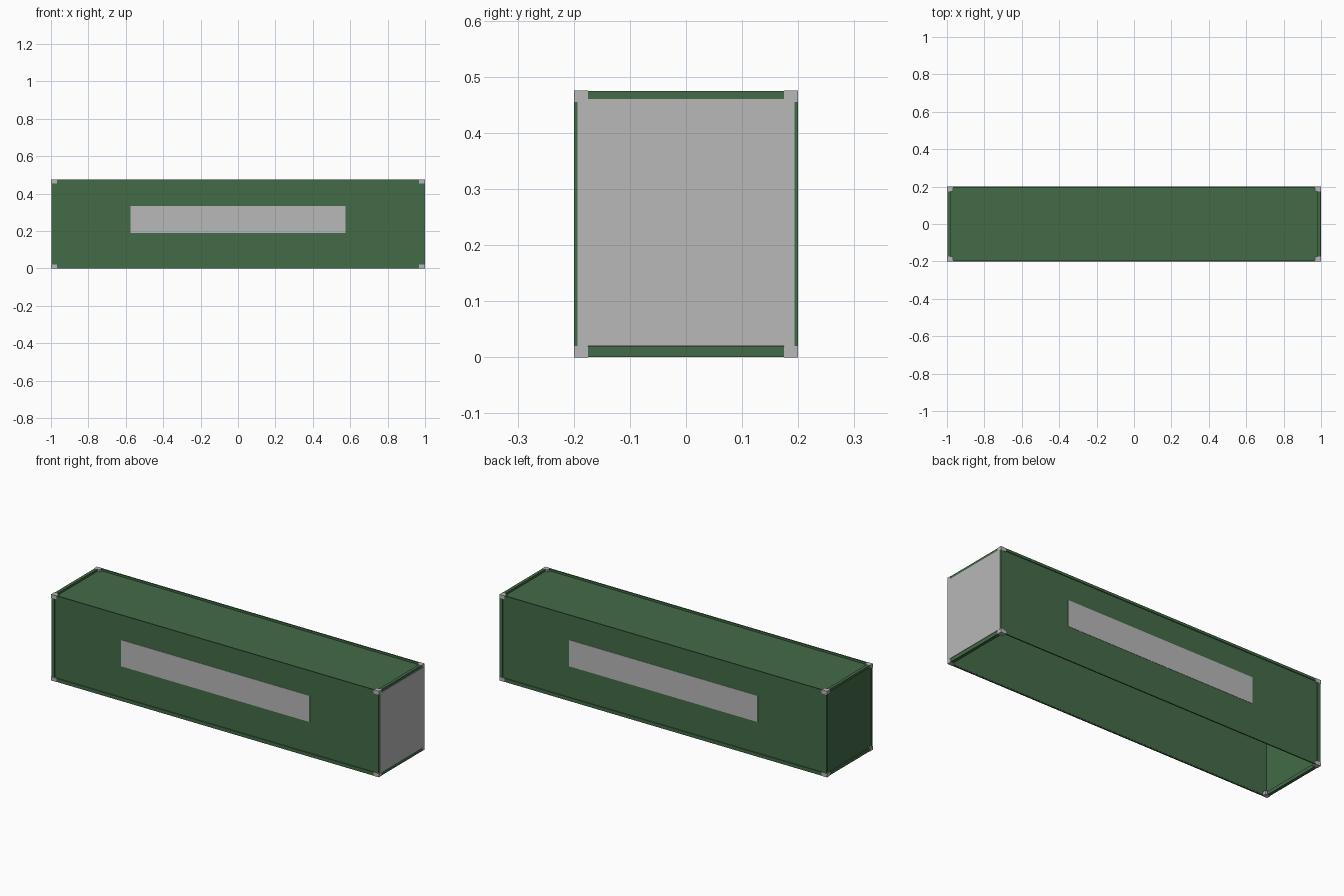
import bpy, bmesh

if "Cube" in bpy.data.objects:
    bpy.data.objects.remove(bpy.data.objects["Cube"])


def material(name, rgb):
    m = bpy.data.materials.new(name)
    m.diffuse_color = (*rgb, 1.0)
    m.use_nodes = True
    m.node_tree.nodes["Principled BSDF"].inputs["Base Color"].default_value = m.diffuse_color
    return m


GREEN = material("container_green", (0.056, 0.145, 0.064))
GREY = material("light_grey", (0.48, 0.48, 0.48))


def box(name, x, y, z, mat):
    """Box from (min, max) ranges on each axis."""
    bm = bmesh.new()
    bmesh.ops.create_cube(bm, size=1.0)
    for v in bm.verts:
        for i, (a, b) in enumerate((x, y, z)):
            v.co[i] = a if v.co[i] < 0 else b
    mesh = bpy.data.meshes.new(name)
    bm.to_mesh(mesh)
    bm.free()
    mesh.materials.append(mat)
    ob = bpy.data.objects.new(name, mesh)
    bpy.context.collection.objects.link(ob)
    return ob


def span(s, a, b):
    """Range between a and b, mirrored when s is -1."""
    return tuple(sorted((s * a, s * b)))


L, W, H = 0.998, 0.2, 0.475              # half length, half width, height
CX, CY, CZ = 0.03, 0.025, 0.02           # corner casting size
RY, RX = 0.007, 0.017                    # frame member widths
LEVELS = (("bottom", 0.0, 0.02), ("top", H - 0.015, H))

for sy, side in ((-1, "front"), (1, "back")):
    # long wall, slightly recessed, with a marking plate outside
    box(side + "_wall", (-L + 0.008, L - 0.008), span(sy, 0.192, 0.195),
        (0.004, H - 0.012), GREEN)
    box(side + "_marking_plate", (-0.575, 0.575), span(sy, 0.1945, 0.1965),
        (0.19, 0.335), GREY)
    # long rails
    for level, z0, z1 in LEVELS:
        box(f"{side}_{level}_rail", (-L + CX, L - CX), span(sy, W - RY, W - 0.0005),
            (z0 + 0.0005, z1 - 0.0005), GREEN)
    for sx, end in ((-1, "left"), (1, "right")):
        # corner posts and castings
        box(f"{side}_{end}_post", span(sx, L - RX, L - 0.0005),
            span(sy, W - RY, W - 0.0005), (CZ, H - CZ), GREEN)
        for level, z0 in (("bottom", 0.0), ("top", H - CZ)):
            box(f"{side}_{end}_{level}_casting", span(sx, L - CX, 1.0 if sx < 0 else L + 0.001),
                span(sy, W - CY, W), (z0, z0 + CZ), GREY)

# end cross beams
for sx, end in ((-1, "left"), (1, "right")):
    for level, z0, z1 in LEVELS:
        box(f"{end}_{level}_beam", span(sx, L - RX, L), (-W + CY, W - CY),
            (z0 + 0.0005, z1 - 0.0005), GREEN)

# roof, closed left end and grey door end; the underside stays open
box("roof", (-L + 0.008, L - 0.008), (-0.194, 0.194), (H - 0.015, H - 0.012), GREEN)
box("left_end_wall", (-L + 0.006, -L + 0.009), (-0.194, 0.194), (0.004, H - 0.012), GREEN)
box("door_end", (0.994, 1.0), (-W + RY, W - RY), (0.02, 0.46), GREY)
